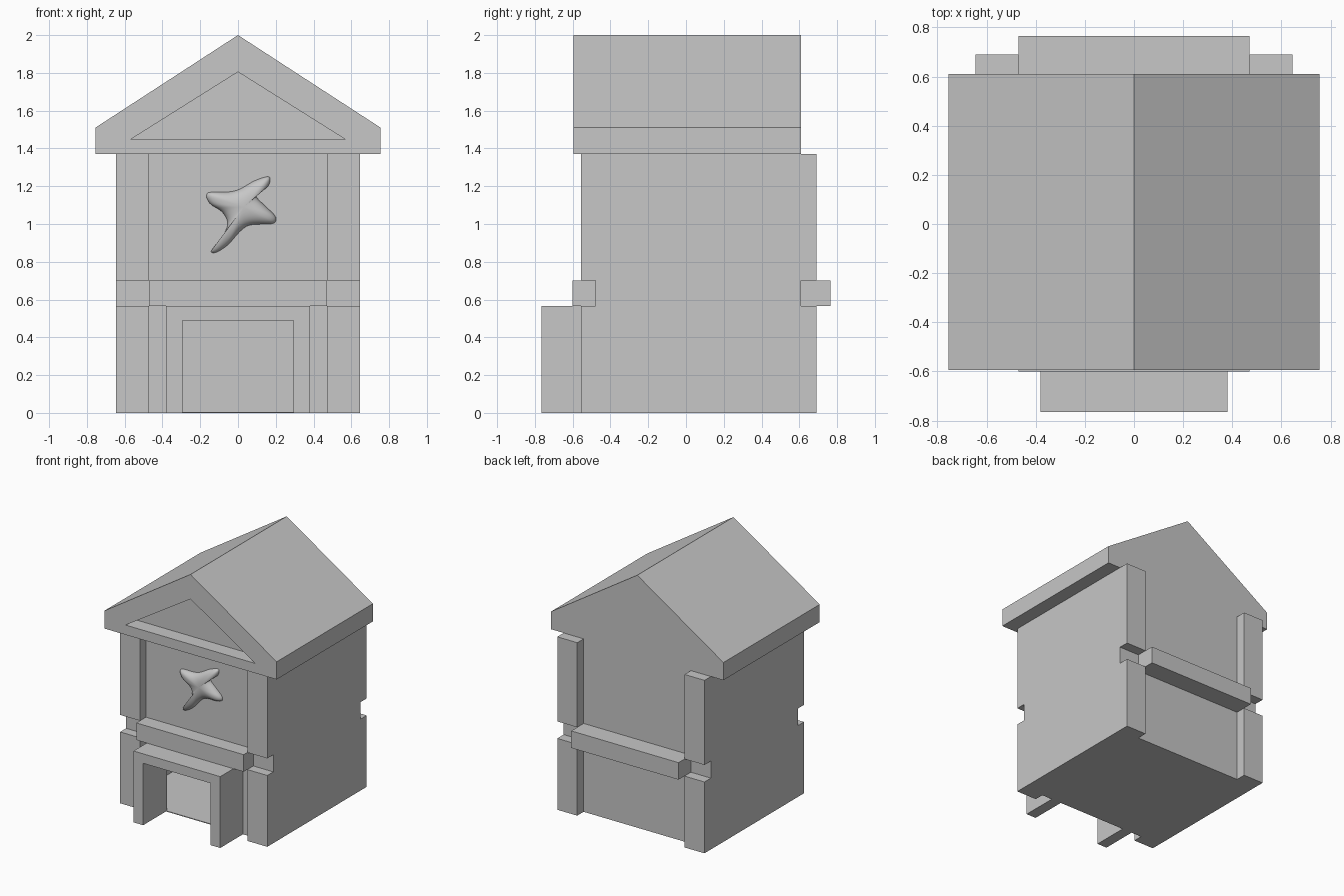
import bpy, bmesh, math
from mathutils import Vector

cube = bpy.data.objects.get("Cube")
if cube:
    bpy.data.objects.remove(cube, do_unlink=True)

stone = bpy.data.materials.new("light_grey")
stone.use_nodes = True
GREY = (0.57, 0.57, 0.57, 1)
stone.diffuse_color = GREY
stone.node_tree.nodes["Principled BSDF"].inputs["Base Color"].default_value = GREY


def finish(name, bm):
    bmesh.ops.recalc_face_normals(bm, faces=bm.faces[:])
    mesh = bpy.data.meshes.new(name)
    bm.to_mesh(mesh)
    bm.free()
    mesh.materials.append(stone)
    obj = bpy.data.objects.new(name, mesh)
    bpy.context.collection.objects.link(obj)
    return obj


def prism(name, profile, y0, y1):
    """Extrude an x-z outline from y0 to y1."""
    bm = bmesh.new()
    face = bm.faces.new([bm.verts.new((x, y0, z)) for x, z in profile])
    new = bmesh.ops.extrude_face_region(bm, geom=[face])["geom"]
    verts = [v for v in new if isinstance(v, bmesh.types.BMVert)]
    bmesh.ops.translate(bm, verts=verts, vec=(0, y1 - y0, 0))
    return finish(name, bm)


def box(name, x0, x1, y0, y1, z0, z1):
    return prism(name, [(x0, z0), (x1, z0), (x1, z1), (x0, z1)], y0, y1)


def cut(target, cutter):
    mod = target.modifiers.new("cut", "BOOLEAN")
    mod.operation = "DIFFERENCE"
    mod.solver = "EXACT"
    mod.object = cutter
    bpy.context.view_layer.objects.active = target
    bpy.ops.object.modifier_apply(modifier=mod.name)
    bpy.data.objects.remove(cutter, do_unlink=True)


HALF, INNER = 0.645, 0.47        # outer wall and pillar inner edge
FRONT, BACK = -0.48, 0.61        # recessed wall planes
EAVE, BAND0, BAND1 = 1.37, 0.565, 0.70

# Hollow body with a doorway
body = box("body", -HALF, HALF, FRONT, BACK, 0, EAVE)
cut(body, box("room_cutter", -0.635, 0.635, FRONT + 0.01, BACK - 0.01, 0.006, 1.36))
cut(body, box("door_cutter", -0.295, 0.295, FRONT - 0.1, FRONT + 0.1, 0.006, 0.49))

# Corner pillars, split by the band groove
for side, sx in (("right", -1), ("left", 1)):
    x0, x1 = sorted((sx * INNER, sx * HALF))
    for end, y0, y1 in (("front", -0.555, FRONT), ("back", BACK, 0.69)):
        box(f"{end}_{side}_lower_pillar", x0, x1, y0, y1, 0, BAND0)
        box(f"{end}_{side}_upper_pillar", x0, x1, y0, y1, BAND1, EAVE)

# Horizontal beams
box("front_beam", -INNER, INNER, -0.60, FRONT, BAND0, BAND1)
box("back_beam", -INNER, INNER, BACK, 0.765, BAND0, BAND1)

# Door surround
prism("door_surround",
      [(-0.38, 0), (-0.38, BAND0), (0.38, BAND0), (0.38, 0),
       (0.295, 0), (0.295, 0.49), (-0.295, 0.49), (-0.295, 0)], -0.765, FRONT)

# Gabled roof with a recessed pediment
roof = prism("roof", [(-0.755, EAVE), (0.755, EAVE), (0.755, 1.51), (0, 2), (-0.755, 1.51)],
             -0.595, BACK)
cut(roof, prism("pediment_cutter", [(-0.57, 1.447), (0.57, 1.447), (0, 1.805)], -0.7, FRONT))

# Puffy four-armed star ornament: smooth outline, domed in rings
outline = [(-.16, 1.165), (-.05, 1.17), (.01, 1.185), (.09, 1.23), (.165, 1.25), (.16, 1.20),
           (.106, 1.165), (.10, 1.14), (.15, 1.09), (.195, 1.045), (.20, 1.015), (.17, 1.0),
           (.065, .995), (.01, .96), (-.053, .89), (-.115, .85), (-.143, .855), (-.11, .895),
           (-.07, .955), (-.055, 1.01), (-.085, 1.065), (-.15, 1.11)]
pts = [Vector(p) for p in outline]
count, smooth = len(pts), []
for i in range(count):
    a, b, c, d = (pts[(i + k) % count] for k in (-1, 0, 1, 2))
    for step in range(4):
        t = step / 4
        smooth.append(0.5 * (2 * b + (c - a) * t + (2 * a - 5 * b + 4 * c - d) * t ** 2
                             + (3 * b - a - 3 * c + d) * t ** 3))
centre, height, rings = Vector((0.03, 1.09)), 0.055, 10
bm = bmesh.new()
previous = None
for r in range(rings):
    angle = r / rings * math.pi / 2
    scale, rise = math.cos(angle) ** 0.8, height * math.sin(angle)
    ring = []
    for p in smooth:
        q = centre + (p - centre) * scale
        ring.append(bm.verts.new((q.x, FRONT - rise, q.y)))
    if previous:
        for i in range(len(ring)):
            j = (i + 1) % len(ring)
            bm.faces.new((previous[i], previous[j], ring[j], ring[i]))
    previous = ring
tip = bm.verts.new((centre.x, FRONT - height, centre.y))
for i in range(len(previous)):
    bm.faces.new((previous[i], previous[(i + 1) % len(previous)], tip))
star = finish("star_ornament", bm)
for poly in star.data.polygons:
    poly.use_smooth = True
# The dome is open behind, so make sure its faces point outward
if sum(p.normal.y for p in star.data.polygons) > 0:
    star.data.flip_normals()
